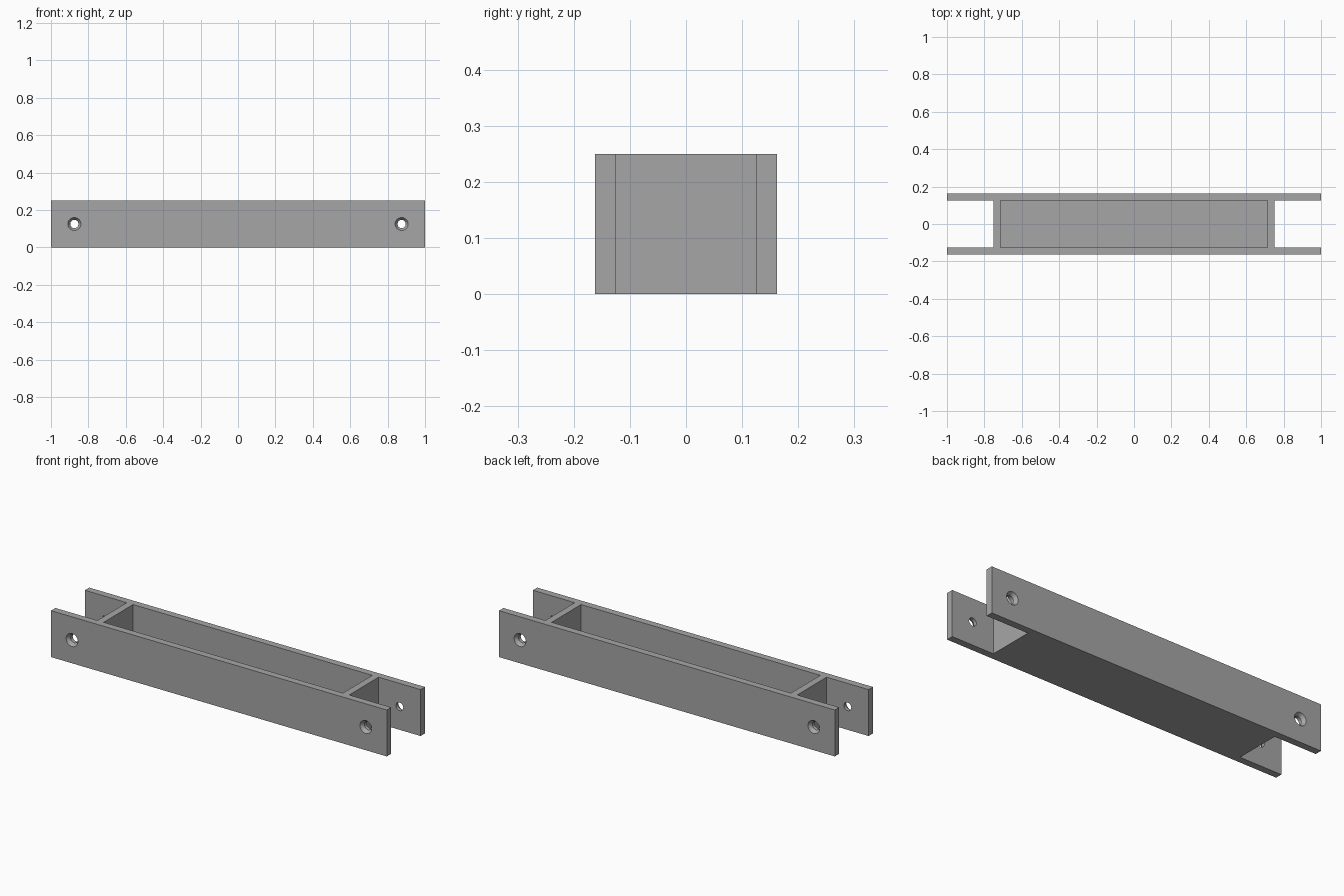
import bpy, bmesh
from math import cos, sin, tau

if "Cube" in bpy.data.objects:
    bpy.data.objects.remove(bpy.data.objects["Cube"], do_unlink=True)

HEIGHT, WALL = 0.25, 0.0375
OUT_Y, IN_Y = 0.1625, 0.125
END_X = 0.75

grey = bpy.data.materials.new("plain grey")
grey.use_nodes = True
grey.diffuse_color = (0.38, 0.38, 0.38, 1)
grey.node_tree.nodes["Principled BSDF"].inputs["Base Color"].default_value = grey.diffuse_color


def loft(name, rings):
    """Closed solid through a list of matching point rings."""
    bm = bmesh.new()
    loops = [[bm.verts.new(p) for p in ring] for ring in rings]
    n = len(loops[0])
    for a, b in zip(loops, loops[1:]):
        for i in range(n):
            j = (i + 1) % n
            bm.faces.new((a[i], a[j], b[j], b[i]))
    bm.faces.new(loops[0])
    bm.faces.new(loops[-1])
    bmesh.ops.recalc_face_normals(bm, faces=bm.faces)
    mesh = bpy.data.meshes.new(name)
    bm.to_mesh(mesh)
    bm.free()
    mesh.materials.append(grey)
    obj = bpy.data.objects.new(name, mesh)
    bpy.context.collection.objects.link(obj)
    return obj


def prism(name, outline, bottom, top):
    return loft(name, [[(x, y, z) for x, y in outline] for z in (bottom, top)])


def cut(target, cutter):
    cutter.hide_render = True
    mod = target.modifiers.new("cut", 'BOOLEAN')
    mod.operation, mod.solver, mod.object = 'DIFFERENCE', 'EXACT', cutter
    bpy.context.view_layer.objects.active = target
    bpy.ops.object.modifier_apply(modifier=mod.name)
    bpy.data.objects.remove(cutter, do_unlink=True)


# H-shaped body with a forked clevis at each end
quarter = [(END_X, 0), (END_X, IN_Y), (1, IN_Y), (1, OUT_Y)]
right_half = [(x, -y) for x, y in quarter[:0:-1]] + quarter[1:]
outline = right_half + [(-x, -y) for x, y in right_half]
body = prism("channel_body", outline, 0, HEIGHT)

# Open pocket between the walls
px = END_X - WALL
pocket = prism("pocket_cutter", [(-px, -IN_Y), (px, -IN_Y), (px, IN_Y), (-px, IN_Y)],
               WALL, HEIGHT + 0.1)
cut(body, pocket)

# Countersunk bolt holes through the four lugs: (radius, distance from centre)
profile = [(0.022, 0.1), (0.022, 0.1438), (0.048, 0.1812)]
for sx in (-1, 1):
    for sy in (-1, 1):
        rings = [[(sx * 0.875 + r * cos(tau * i / 32), sy * y,
                   HEIGHT / 2 + r * sin(tau * i / 32)) for i in range(32)]
                 for r, y in profile]
        cut(body, loft("hole_cutter", rings))

# Smooth bores, crisp edges
bpy.ops.object.select_all(action='DESELECT')
body.select_set(True)
bpy.context.view_layer.objects.active = body
bpy.ops.object.shade_smooth_by_angle(angle=0.5)
